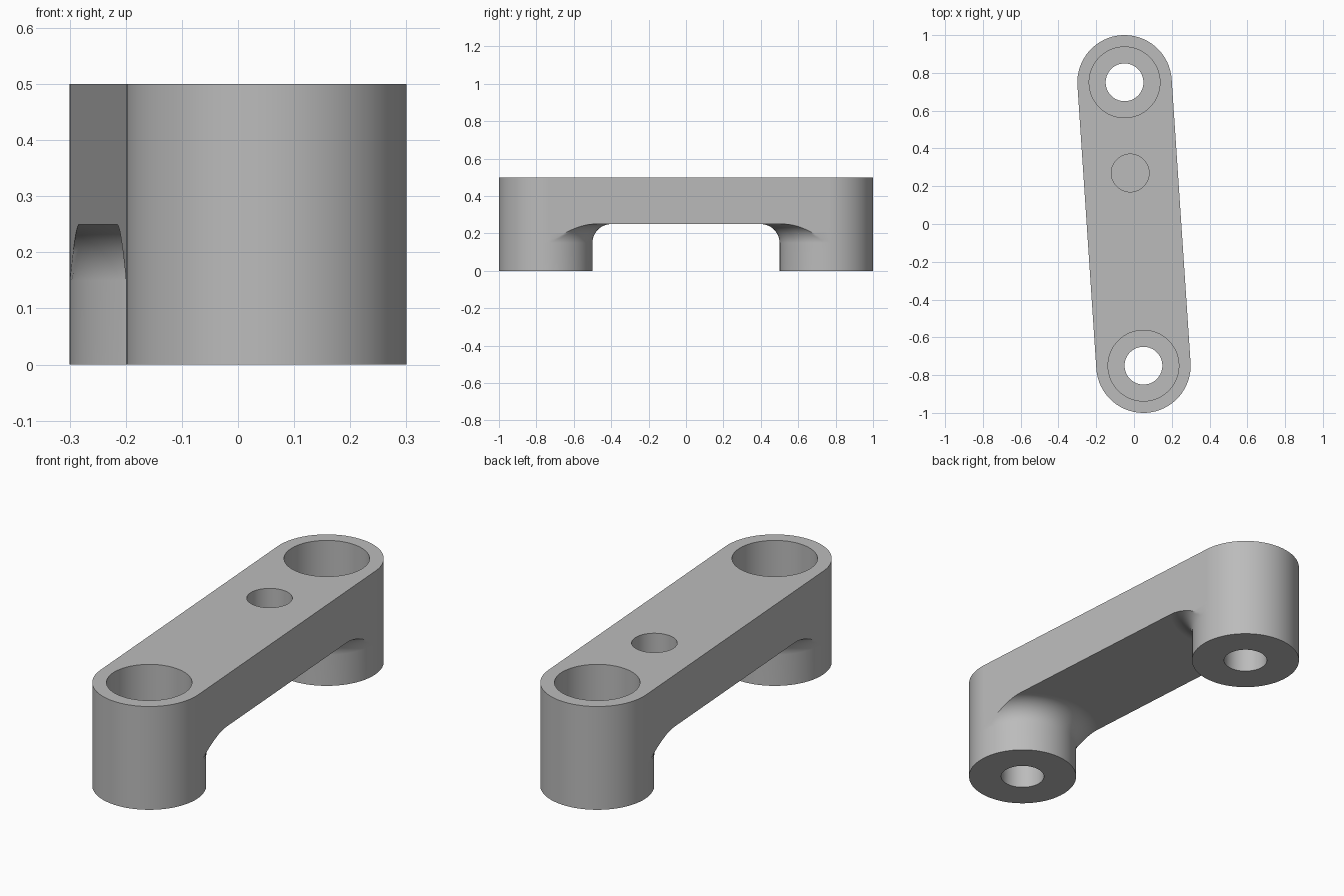
import bpy, bmesh
from math import sin, cos, pi, asin
from mathutils import Vector

cube = bpy.data.objects.get("Cube")
if cube:
    bpy.data.objects.remove(cube, do_unlink=True)

R, H, UNDER, FILLET = 0.25, 0.5, 0.25, 0.1
END = Vector((0.05, -0.75, 0))          # axis of the front boss; the rear one is opposite
ALONG = (-END).normalized()             # from the boss towards the middle
ACROSS = Vector((-ALONG.y, ALONG.x, 0))
HALF, INNER, STEPS = 32, 32, 10         # segments of the outer arc, inner arc, fillet

grey = bpy.data.materials.new("plain_grey")
grey.use_nodes = True
colour = (0.5, 0.5, 0.5, 1)
grey.diffuse_color = colour
grey.node_tree.nodes["Principled BSDF"].inputs["Base Color"].default_value = colour


def make_object(name, bm):
    bmesh.ops.remove_doubles(bm, verts=bm.verts[:], dist=1e-5)
    bmesh.ops.dissolve_degenerate(bm, edges=bm.edges[:], dist=1e-5)
    bmesh.ops.recalc_face_normals(bm, faces=bm.faces[:])
    mesh = bpy.data.meshes.new(name)
    bm.to_mesh(mesh)
    bm.free()
    mesh.materials.append(grey)
    obj = bpy.data.objects.new(name, mesh)
    bpy.context.collection.objects.link(obj)
    return obj


def boss_ring(bm, side, r, z):
    """Outer half circle, then the inner arc of radius r kept within the arm's width."""
    a = asin(min(1, R / r))
    pts = [(R * cos(t), R * sin(t)) for t in
           (pi / 2 + pi * i / HALF for i in range(HALF + 1))]
    pts += [(r * cos(t), r * sin(t)) for t in
            (-a + 2 * a * i / INNER for i in range(INNER + 1))]
    verts = []
    for u, w in pts:
        p = (END + ALONG * u + ACROSS * w) * side
        verts.append(bm.verts.new((p.x, p.y, z)))
    return verts


def strip(bm, a, b, closed=False):
    n = len(a)
    for i in range(n if closed else n - 1):
        j = (i + 1) % n
        bm.faces.new((a[i], a[j], b[j], b[i]))


# Arm: two bosses flaring through a fillet into a raised bar
bm = bmesh.new()
levels = [(R, 0)]
for i in range(STEPS + 1):
    t = pi / 2 * i / STEPS
    levels.append((R + FILLET * (1 - cos(t)), UNDER - FILLET + FILLET * sin(t)))
outer, inner, top = [], [], []
for side in (1, -1):
    rings = [boss_ring(bm, side, r, z) for r, z in levels]
    bm.faces.new(rings[0])
    for a, b in zip(rings, rings[1:]):
        strip(bm, a, b, closed=True)
    outer.append(rings[-1][:HALF + 1])
    inner.append(rings[-1][HALF + 1:])
    top.append([bm.verts.new((v.co.x, v.co.y, H)) for v in outer[-1]])
    strip(bm, outer[-1], top[-1])
strip(bm, inner[0], inner[1][::-1])                     # underside of the bar
for k in (0, 1):                                        # long sides of the bar
    m = 1 - k
    bm.faces.new((outer[k][-1], inner[k][0], inner[m][-1], outer[m][0],
                  top[m][0], top[k][-1]))
bm.faces.new(top[0] + top[1])
arm = make_object("link_arm", bm)


def bore(x, y, profile, n=64):
    """Cut a round stepped hole from (radius, z) pairs."""
    bm = bmesh.new()
    rings = [[bm.verts.new((x + r * cos(2 * pi * i / n), y + r * sin(2 * pi * i / n), z))
              for i in range(n)] for r, z in profile]
    for a, b in zip(rings, rings[1:]):
        strip(bm, a, b, closed=True)
    bm.faces.new(rings[0])
    bm.faces.new(rings[-1])
    cutter = make_object("bore_cutter", bm)
    cutter.hide_render = True
    mod = arm.modifiers.new("bore", 'BOOLEAN')
    mod.operation, mod.solver, mod.object = 'DIFFERENCE', 'EXACT', cutter
    bpy.context.view_layer.objects.active = arm
    bpy.ops.object.modifier_apply(modifier=mod.name)
    bpy.data.objects.remove(cutter, do_unlink=True)


# Counterbored through holes in the bosses and a blind hole in the bar
FLOOR = 0.25
for side in (1, -1):
    bore(END.x * side, END.y * side,
         [(0.1, -0.1), (0.1, FLOOR), (0.1875, FLOOR), (0.1875, H + 0.1)])
bore(-0.02, 0.27, [(0.1, 0.35), (0.1, H + 0.1)])

# Smooth curves, crisp rims
bpy.ops.object.select_all(action='DESELECT')
arm.select_set(True)
bpy.context.view_layer.objects.active = arm
bpy.ops.object.shade_smooth_by_angle(angle=0.52)
weighted = arm.modifiers.new("even_shading", 'WEIGHTED_NORMAL')
weighted.keep_sharp = True
